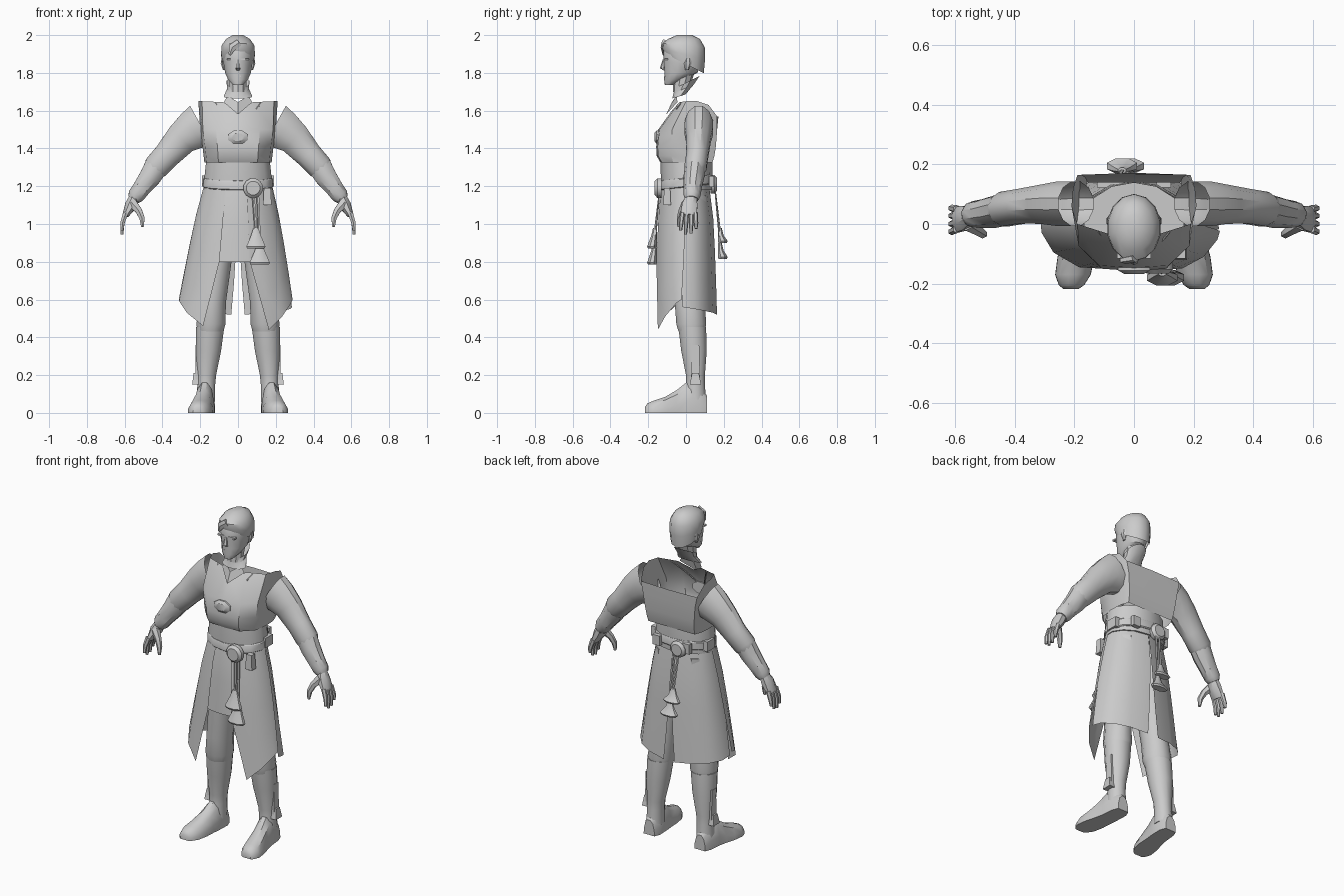
import bpy, bmesh, math
from mathutils import Vector as V

grey = bpy.data.materials.new("plain grey")
grey.diffuse_color = (0.6, 0.6, 0.6, 1)


def loft(name, rings, caps=(True, True), closed=True, mirror=False):
    """Skin a list of equal point rings."""
    bm = bmesh.new()
    rows = [[bm.verts.new(p) for p in r] for r in rings]
    n = len(rows[0])
    for a, b in zip(rows, rows[1:]):
        for i in range(n if closed else n - 1):
            j = (i + 1) % n
            bm.faces.new((a[i], a[j], b[j], b[i]))
    if closed and caps[0]:
        bm.faces.new(rows[0])
    if closed and caps[1]:
        bm.faces.new(rows[-1])
    bmesh.ops.recalc_face_normals(bm, faces=bm.faces)
    me = bpy.data.meshes.new(name)
    bm.to_mesh(me)
    bm.free()
    me.materials.append(grey)
    ob = bpy.data.objects.new(name, me)
    bpy.context.collection.objects.link(ob)
    if mirror:
        m = ob.modifiers.new("mirror", 'MIRROR')
        m.use_mirror_merge = False
    return ob


def tube(name, pts, n=10, ref=(0, 1, 0), flat=False, caps=(True, True), mirror=False):
    """Points are (x, y, z, r across, r along ref[, tilt]); flat keeps rings level."""
    ref, cs, rings = V(ref), [V(p[:3]) for p in pts], []
    for k, p in enumerate(pts):
        t = V((0, 0, 1)) if flat else cs[min(k + 1, len(pts) - 1)] - cs[max(k - 1, 0)]
        u = t.cross(ref).normalized()
        v = u.cross(t).normalized()
        tilt = p[5] if len(p) > 5 else 0
        ring = []
        for i in range(n):
            a = 2 * math.pi * (i + .5) / n
            q = cs[k] + u * (p[3] * math.cos(a)) + v * (p[4] * math.sin(a))
            q.z += tilt * (q.y - cs[k].y)
            ring.append(q)
        rings.append(ring)
    return loft(name, rings, caps, mirror=mirror)


def box(name, c, s, mirror=False, taper=1.0):
    rings = [[(c[0] + sx * s[0] * k / 2, c[1] + sy * s[1] * k / 2, c[2] + sz * s[2] / 2)
              for sx, sy in ((-1, -1), (1, -1), (1, 1), (-1, 1))]
             for sz, k in ((-1, 1), (1, taper))]
    return loft(name, rings, mirror=mirror)


def disc(name, x, y, z, r, d):
    """Domed round plate facing along y; d is the signed thickness."""
    tube(name, [(x, y, z, r, r), (x, y + d * .6, z, r, r), (x, y + d, z, r * .7, r * .7)], 12, (1, 0, 0))


# head, hair and face
tube("head", [(0, -.09, 1.735, .026, .022), (0, -.062, 1.765, .054, .054), (0, -.027, 1.80, .07, .087),
              (0, -.018, 1.86, .08, .102), (0, -.015, 1.92, .083, .103), (0, -.01, 1.97, .06, .08)],
     14, flat=True)
tube("hair", [(0, -.008, 1.85, .085, .102, -.5), (0, -.012, 1.90, .092, .113, -.25),
              (0, -.012, 1.945, .088, .112, -.1), (0, -.01, 1.98, .064, .084, 0), (0, -.008, 2.0, .028, .04, 0)],
     14, flat=True, caps=(False, True))
tube("forelock", [(.005, -.115, 1.96, .022, .014), (-.03, -.122, 1.935, .024, .012), (-.045, -.118, 1.895, .006, .006)], 6)
tube("nose", [(0, -.115, 1.87, .008, .008), (0, -.125, 1.825, .014, .013), (0, -.108, 1.812, .01, .008)], 6, flat=True)
box("brow", (.035, -.106, 1.872), (.045, .02, .01), True)
box("mouth", (0, -.106, 1.782), (.034, .014, .01))
tube("ear", [(.075, .005, 1.815, .006, .01), (.083, .01, 1.85, .01, .02), (.082, .012, 1.878, .006, .014)], 6, flat=True, mirror=True)
tube("neck", [(0, -.01, 1.80, .05, .055), (0, -.03, 1.70, .046, .04)], 10, flat=True)
tube("collar", [(0, .005, 1.75, .062, .068, .5), (0, -.012, 1.715, .057, .056, .45), (0, -.038, 1.675, .078, .036, .3)],
     12, flat=True, caps=(False, False))
loft("collar_front", [[(.055, -.05, 1.68), (.075, -.045, 1.645)], [(0, -.075, 1.645), (0, -.105, 1.58)]],
     closed=False, mirror=True)

# open topped vest, drawn as a half outline and mirrored across
half_top = [(0, -.075, 1.60), (.08, -.035, 1.645), (.19, 0, 1.65), (.21, .06, 1.65),
            (.205, .12, 1.63), (.19, .165, 1.57), (0, .172, 1.57)]
plan = [(0, -1), (.58, -.95), (.93, -.5), (1, .1), (.98, .65), (.88, 1), (0, 1)]
rows = [half_top]
for z, rx, yf, yb in ((1.5, .2, .147, .165), (1.41, .188, .158, .158), (1.36, .182, .155, .15), (1.325, .178, .135, .14)):
    rows.append([(x * rx, y * (yf if y < 0 else yb), z) for x, y in plan])
loft("vest", [r + [(-x, y, z) for x, y, z in r[-2:0:-1]] for r in rows], (False, False))

# necklace
tube("necklace_cord", [(.12, -.025, 1.64, .004, .004), (.065, -.093, 1.56, .004, .004), (.02, -.148, 1.485, .004, .004)],
     5, mirror=True)
tube("pendant", [(0, -.14, 1.46, .038, .058), (0, -.156, 1.46, .038, .058), (0, -.168, 1.46, .022, .035)], 8, (1, 0, 0))

# sash and belt
tube("sash", [(0, .003, 1.34, .172, .137), (0, .003, 1.27, .18, .137), (0, .003, 1.18, .186, .132)], 14, flat=True)
tube("belt", [(0, .003, 1.245, .182, .138, .12), (0, .003, 1.24, .187, .141, .12), (0, .003, 1.20, .19, .141, .12),
              (0, .003, 1.195, .184, .136, .12)], 14, flat=True)
box("belt_box", (.172, .03, 1.228), (.036, .07, .06), True)
box("belt_loop", (.1, .135, 1.225), (.05, .025, .06), True)
box("hip_pouch", (.155, -.1, 1.145), (.045, .04, .09), taper=.8)
disc("front_buckle", .08, -.13, 1.19, .053, -.037)
disc("back_buckle", -.05, .13, 1.21, .05, .035)

# hanging cords with tassels
for side, x, y, out in (("front", .1, -.165, -1), ("back", -.035, .18, 1)):
    for k, (dx, top, low, w) in enumerate(((-.005, .97, .87, .055), (.015, .89, .785, .058))):
        low += .03 * (out > 0)
        tube(f"{side}_tassel_{k + 1}",
             [(x + dx, y, top + .01, .014, .01), (x + dx, y + out * .004, top - .03, .028, .016),
              (x + dx, y + out * .015, low + .01, w, .028), (x + dx, y + out * .014, low, w * .9, .024)], 8, flat=True)
        tube(f"{side}_cord_{k + 1}", [(x - .02 + k * .025, y - out * .025, 1.17, .008, .004),
                                      (x + dx, y, top, .008, .004)], 5)


# skirt panels hanging on a widening oval
def skirt_panel(name, cols, grow=0.0, sign=1, flare=.125):
    """Columns are (angle at top, angle at hem, hem height), angle 0 is the front."""
    rings = []
    for a0, a1, hem in cols:
        col = []
        for k in range(5):
            z = 1.2 + (hem - 1.2) * k / 4
            a = math.radians(a0 + (a1 - a0) * (k / 4) ** 1.5)
            f = (1.2 - z) / .7
            rx, ry = .178 + flare * f ** .85 + grow, .125 + .043 * f ** .5 + grow
            col.append((sign * rx * math.sin(a), -ry * math.cos(a), z))
        rings.append(col)
    loft(name, rings, closed=False)


skirt_panel("skirt_front", [(-40, -32, .8), (-20, -16, .8), (0, 0, .8), (20, 16, .8), (40, 32, .8)], -.003)
skirt_panel("skirt_left_panel", [(20, 21, .80), (33, 33, .46), (58, 56, .53), (84, 80, .59), (96, 92, .6)], .004, -1, .15)
skirt_panel("skirt_right_panel", [(14, 14, .80), (30, 31, .44), (55, 50, .51), (78, 72, .58), (90, 82, .6)], .004)
for side, s in (("left", -1), ("right", 1)):
    skirt_panel(f"skirt_back_{side}", [(76, 84, .56), (100, 106, .55), (125, 128, .54), (150, 150, .53),
                                       (180, 173, .52)], -.002, s, .12)

# sleeves, forearm guards and hands
tube("sleeve", [(.195, .068, 1.52, .125, .077), (.24, .068, 1.495, .11, .078), (.30, .066, 1.45, .09, .068),
                (.375, .06, 1.365, .074, .06), (.435, .05, 1.30, .07, .06), (.45, .048, 1.28, .058, .05)],
     12, caps=(False, True), mirror=True)
tube("forearm_guard", [(.435, .048, 1.30, .066, .055), (.465, .042, 1.25, .06, .055), (.51, .035, 1.19, .05, .048),
                       (.54, .032, 1.15, .047, .045), (.553, .03, 1.13, .034, .036)], 10, mirror=True)
tube("palm", [(.545, .03, 1.145, .03, .03), (.567, .02, 1.10, .034, .044), (.596, .014, 1.045, .018, .046)],
     8, mirror=True)
for k, (dy, tip) in enumerate(((-.034, .965), (-.012, .945), (.012, .95), (.034, .975))):
    tube(f"finger_{k + 1}", [(.594, .016 + dy, 1.06, .016, .013), (.612, .014 + dy * 1.15, 1.005, .013, .012),
                             (.614, .012 + dy * 1.2, tip, .008, .008)], 6, mirror=True)
tube("thumb", [(.56, .0, 1.11, .028, .024), (.525, -.022, 1.07, .02, .018), (.508, -.034, 1.03, .016, .015),
               (.506, -.038, .985, .008, .008)], 6, mirror=True)

# trousers and boots
tube("trouser_leg", [(.09, .01, 1.15, .08, .1), (.105, .01, .82, .076, .092), (.135, .02, .58, .073, .082),
                     (.143, .028, .47, .08, .082), (.146, .03, .43, .07, .072)], 12, flat=True, mirror=True)
tube("boot_shaft", [(.147, .033, .455, .077, .076), (.156, .042, .33, .069, .07), (.166, .05, .2, .052, .052),
                    (.168, .05, .15, .049, .052), (.17, .05, .06, .05, .058)], 12, flat=True, mirror=True)
shape = [(-1, 0), (-.98, .35), (-.7, .8), (-.25, 1), (.25, 1), (.7, .8), (.98, .35), (1, 0)]
foot = [(.112, .172, .036, .09), (.075, .172, .05, .14), (0, .177, .052, .16), (-.05, .185, .055, .12),
        (-.11, .195, .062, .085), (-.17, .205, .06, .065), (-.205, .21, .043, .05), (-.218, .212, .026, .03)]
loft("boot_foot", [[(x + px * w, y, pz * h) for px, pz in shape] for y, x, w, h in foot], mirror=True)
box("boot_strap", (.217, .05, .26), (.018, .05, .2), True, .8)
box("boot_flap", (.225, .05, .18), (.035, .06, .06), True, .6)

# soft shading with sharp edges kept
for ob in bpy.data.objects:
    ob.select_set(True)
    bpy.context.view_layer.objects.active = ob
bpy.ops.object.shade_smooth_by_angle(angle=math.radians(35))
